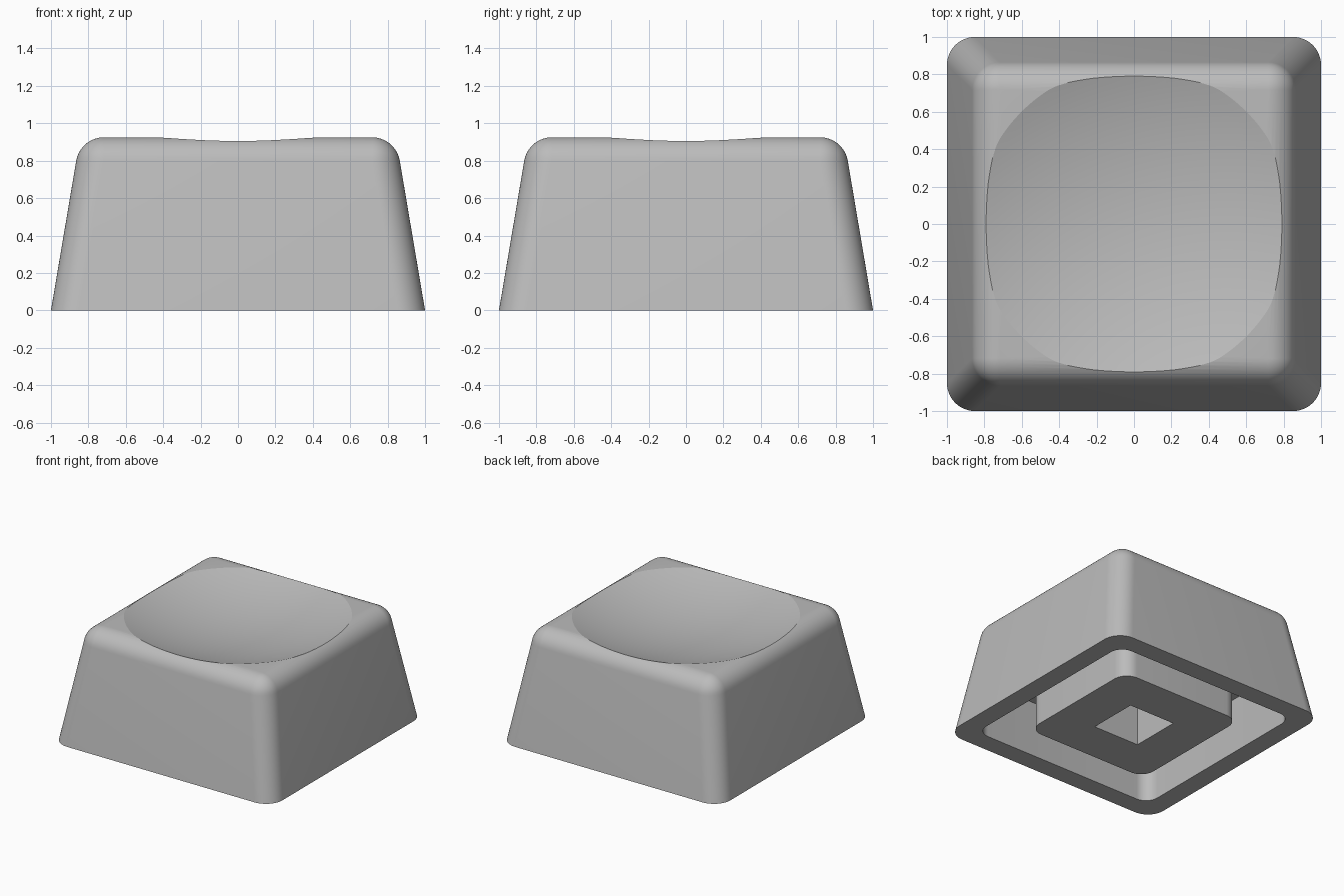
import bpy, bmesh
from math import sin, cos, pi, sqrt, radians

cube = bpy.data.objects.get("Cube")
if cube:
    bpy.data.objects.remove(cube, do_unlink=True)

# Single plastic colour
plastic = bpy.data.materials.new("grey plastic")
plastic.use_nodes = True
grey = (0.5, 0.5, 0.5, 1)
plastic.diffuse_color = grey
plastic.node_tree.nodes["Principled BSDF"].inputs["Base Color"].default_value = grey

CORNER_STEPS = 12


def rounded_square(bm, half, radius, z):
    """Ring of vertices around a square with rounded corners."""
    core = half - radius
    ring = []
    for quarter, (sx, sy) in enumerate(((1, 1), (-1, 1), (-1, -1), (1, -1))):
        for i in range(CORNER_STEPS + 1):
            a = (quarter + i / CORNER_STEPS) * pi / 2
            ring.append(bm.verts.new((sx * core + radius * cos(a),
                                      sy * core + radius * sin(a), z)))
    return ring


def loft(name, sections):
    """Skin a list of (half width, corner radius, height) into a closed solid."""
    bm = bmesh.new()
    rings = [rounded_square(bm, *s) for s in sections]
    for lower, upper in zip(rings, rings[1:]):
        n = len(lower)
        for i in range(n):
            j = (i + 1) % n
            bm.faces.new((lower[i], lower[j], upper[j], upper[i]))
    bm.faces.new(rings[0])
    bm.faces.new(rings[-1])
    bmesh.ops.remove_doubles(bm, verts=bm.verts, dist=1e-5)
    bmesh.ops.recalc_face_normals(bm, faces=bm.faces)
    mesh = bpy.data.meshes.new(name)
    bm.to_mesh(mesh)
    bm.free()
    obj = bpy.data.objects.new(name, mesh)
    bpy.context.collection.objects.link(obj)
    mesh.materials.append(plastic)
    return obj


# Key sizes
TOP, FILLET, CORE = 0.925, 0.15, 0.717
CEILING = 0.46
DISH_EDGE, DISH_RADIUS = 0.85, 2.6

# Rounded top edge, from the flat top down to the sloping wall
sections = []
for i in range(11):
    a = radians(90 - i * 8.04)
    r = FILLET * cos(a)
    sections.append((CORE + r, r, TOP - FILLET + FILLET * sin(a)))

# Outer skirt, rim, hollow underside, central post and its square socket
sections += [
    (1.0, 0.15, 0),
    (0.84, 0.11, 0),
    (0.84, 0.11, CEILING),
    (0.56, 0.12, CEILING),
    (0.56, 0.12, 0),
    (0.21, 0, 0),
    (0.21, 0, CEILING),
]
keycap = loft("keycap_body", sections)

# Shallow spherical dish cut into the top
rise = sqrt(DISH_RADIUS ** 2 - DISH_EDGE ** 2)
bpy.ops.mesh.primitive_uv_sphere_add(segments=96, ring_count=160, radius=DISH_RADIUS,
                                     location=(0, 0, TOP + rise))
dish = bpy.context.object
dish.name = "dish_cutter"
dish.data.materials.append(plastic)
dish.hide_render = True

bpy.ops.object.select_all(action="DESELECT")
keycap.select_set(True)
bpy.context.view_layer.objects.active = keycap
cut = keycap.modifiers.new("dish", "BOOLEAN")
cut.operation = "DIFFERENCE"
cut.solver = "EXACT"
cut.object = dish
bpy.ops.object.modifier_apply(modifier=cut.name)
bpy.data.objects.remove(dish, do_unlink=True)

# Smooth curves, crisp dish edge and rims
bpy.ops.object.shade_smooth_by_angle(angle=radians(15))
